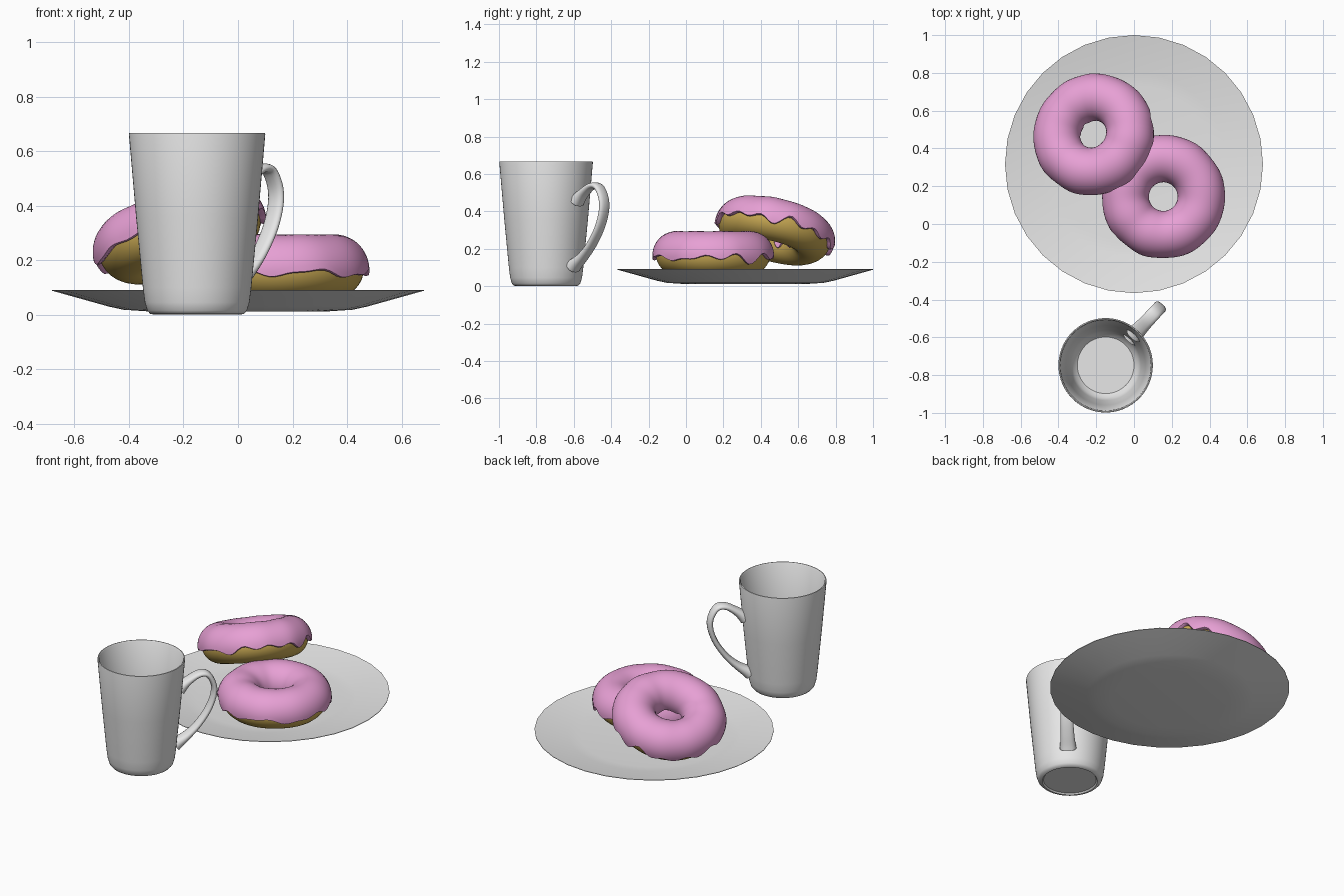
import bpy, bmesh, math, random
from mathutils import Vector, Matrix

if "Cube" in bpy.data.objects:
    bpy.data.objects.remove(bpy.data.objects["Cube"])

random.seed(4)
TAU = 2 * math.pi


def material(name, rgb):
    m = bpy.data.materials.new(name)
    m.diffuse_color = (*rgb, 1)
    m.use_nodes = True
    m.node_tree.nodes["Principled BSDF"].inputs["Base Color"].default_value = m.diffuse_color
    return m


CERAMIC = material("light_grey_ceramic", (0.8, 0.8, 0.8))
PINK = material("pink_icing", (0.82, 0.36, 0.68))
DOUGH = material("golden_dough", (0.60, 0.41, 0.09))


def finish(bm, name, mat, matrix, angle=40):
    """Turn a bmesh into a named, coloured, smooth-shaded object."""
    bmesh.ops.remove_doubles(bm, verts=bm.verts, dist=1e-5)
    bmesh.ops.recalc_face_normals(bm, faces=bm.faces)
    me = bpy.data.meshes.new(name)
    bm.to_mesh(me)
    bm.free()
    me.materials.append(mat)
    ob = bpy.data.objects.new(name, me)
    bpy.context.collection.objects.link(ob)
    ob.matrix_world = matrix
    bpy.ops.object.select_all(action='DESELECT')
    ob.select_set(True)
    bpy.context.view_layer.objects.active = ob
    bpy.ops.object.shade_smooth_by_angle(angle=math.radians(angle))
    return ob


def skin(rings, close_rings=False, close_ends=False, caps=False):
    """Bridge a list of equally long point rows into a surface."""
    bm = bmesh.new()
    rows = [[bm.verts.new(p) for p in r] for r in rings]
    n, m = len(rows), len(rows[0])
    for i in range(n if close_ends else n - 1):
        a, b = rows[i], rows[(i + 1) % n]
        for j in range(m if close_rings else m - 1):
            k = (j + 1) % m
            bm.faces.new((a[j], a[k], b[k], b[j]))
    if caps:
        bm.faces.new(rows[0])
        bm.faces.new(rows[-1])
    return bm


def lathe(name, profile, segs, mat, matrix, angle=40):
    """Revolve an (r, z) profile whose two ends become flat discs."""
    rings = [[(r * math.cos(TAU * i / segs), r * math.sin(TAU * i / segs), z)
              for i in range(segs)] for r, z in profile]
    return finish(skin(rings, close_rings=True, caps=True), name, mat, matrix, angle)


# Plate: shallow dish with a stepped underside
lathe("plate", [(0.33, 0.012), (0.42, 0.018), (0.475, 0.030), (0.683, 0.088),
                (0.683, 0.091), (0.49, 0.056), (0.42, 0.050)],
      32, CERAMIC, Matrix.Translation((0, 0.317, 0)), 20)

# Mug: tapered body with rounded foot and recessed base
MUG = Matrix.Translation((-0.15, -0.748, 0))
lathe("mug_body", [(0.150, 0.008), (0.157, 0.0), (0.172, 0.003), (0.183, 0.015),
                   (0.192, 0.045), (0.199, 0.10), (0.224, 0.36), (0.250, 0.660),
                   (0.249, 0.666), (0.244, 0.667), (0.239, 0.660), (0.211, 0.36),
                   (0.186, 0.10), (0.172, 0.055), (0.150, 0.035)],
      64, CERAMIC, MUG)


def spline(pts, steps):
    """Catmull-Rom sampling through control points."""
    p = [Vector(q) for q in pts]
    p = [2 * p[0] - p[1]] + p + [2 * p[-1] - p[-2]]
    out = []
    for i in range(1, len(p) - 2):
        for s in range(steps):
            t = s / steps
            a, b, c, d = p[i - 1:i + 3]
            out.append(0.5 * (2 * b + (c - a) * t + (2 * a - 5 * b + 4 * c - d) * t * t
                              + (3 * b - a - 3 * c + d) * t ** 3))
    return out + [p[-2]]


# Mug handle: elliptical section swept along a curve, flared where it joins
path = spline([(0.222, 0.455), (0.275, 0.500), (0.335, 0.535), (0.385, 0.530),
               (0.420, 0.470), (0.422, 0.400), (0.390, 0.310), (0.330, 0.220),
               (0.265, 0.155), (0.195, 0.105)], 5)
rings = []
for i, c in enumerate(path):
    t = (path[min(i + 1, len(path) - 1)] - path[max(i - 1, 0)]).normalized()
    nrm = Vector((t.y, -t.x))
    f = abs(2 * i / (len(path) - 1) - 1) ** 5
    thick, wide = 0.016 + 0.022 * f, 0.036 + 0.012 * f
    ring = []
    for j in range(16):
        ca, sa = math.cos(TAU * j / 16), math.sin(TAU * j / 16)
        o = c + nrm * thick * ca
        ring.append((o.x, wide * math.copysign(abs(sa) ** 0.75, sa), o.y))
    rings.append(ring)
finish(skin(rings, close_rings=True, caps=True), "mug_handle", CERAMIC,
       MUG @ Matrix.Rotation(math.radians(47), 4, 'Z'))

# Doughnuts: torus of dough with a wavy icing shell
R, TUBE, SEG = 0.200, 0.106, 96


def waves(count, low, high):
    """Random smooth periodic function about zero."""
    w = [(random.randint(low, high), random.uniform(0, TAU)) for _ in range(count)]
    return lambda u: sum(math.sin(k * u + p) for k, p in w) / count


def ring_point(u, a, r):
    d = R + r * math.cos(a)
    return (d * math.cos(u), d * math.sin(u), r * math.sin(a))


def doughnut(name, matrix):
    lump = waves(3, 2, 5)
    us = [TAU * i / SEG for i in range(SEG)]
    dough = [[ring_point(u, TAU * j / 32, TUBE + 0.002 * lump(u)) for j in range(32)]
             for u in us]
    finish(skin(dough, close_rings=True, close_ends=True), name + "_dough", DOUGH, matrix)

    outer, inner, bump = waves(4, 5, 14), waves(3, 3, 8), waves(4, 4, 12)
    shell = []
    for u in us:
        a0 = math.radians(-8 + 17 * outer(u))
        a1 = math.radians(195 + 14 * inner(u))
        row = [ring_point(u, a0, TUBE - 0.006), ring_point(u, a0 - 0.04, TUBE + 0.012)]
        for j in range(25):
            s = j / 24
            side = abs(2 * s - 1)
            h = 0.018 + 0.004 * side ** 4 * (s < 0.5) + 0.004 * bump(u) * (1 - s)
            row.append(ring_point(u, a0 + (a1 - a0) * s, TUBE + h))
        row += [ring_point(u, a1 + 0.04, TUBE + 0.010), ring_point(u, a1, TUBE - 0.006)]
        shell.append(row)
    finish(skin(shell, close_ends=True), name + "_icing", PINK, matrix, 60)


doughnut("flat_doughnut", Matrix.Translation((0.155, 0.145, 0.170)))
# The second doughnut leans on the first, its raised side facing front right
tilt = Matrix.Rotation(math.radians(21), 4, Vector((-0.62, -0.78, 0)))
doughnut("leaning_doughnut", Matrix.Translation((-0.215, 0.475, 0.290)) @ tilt)
